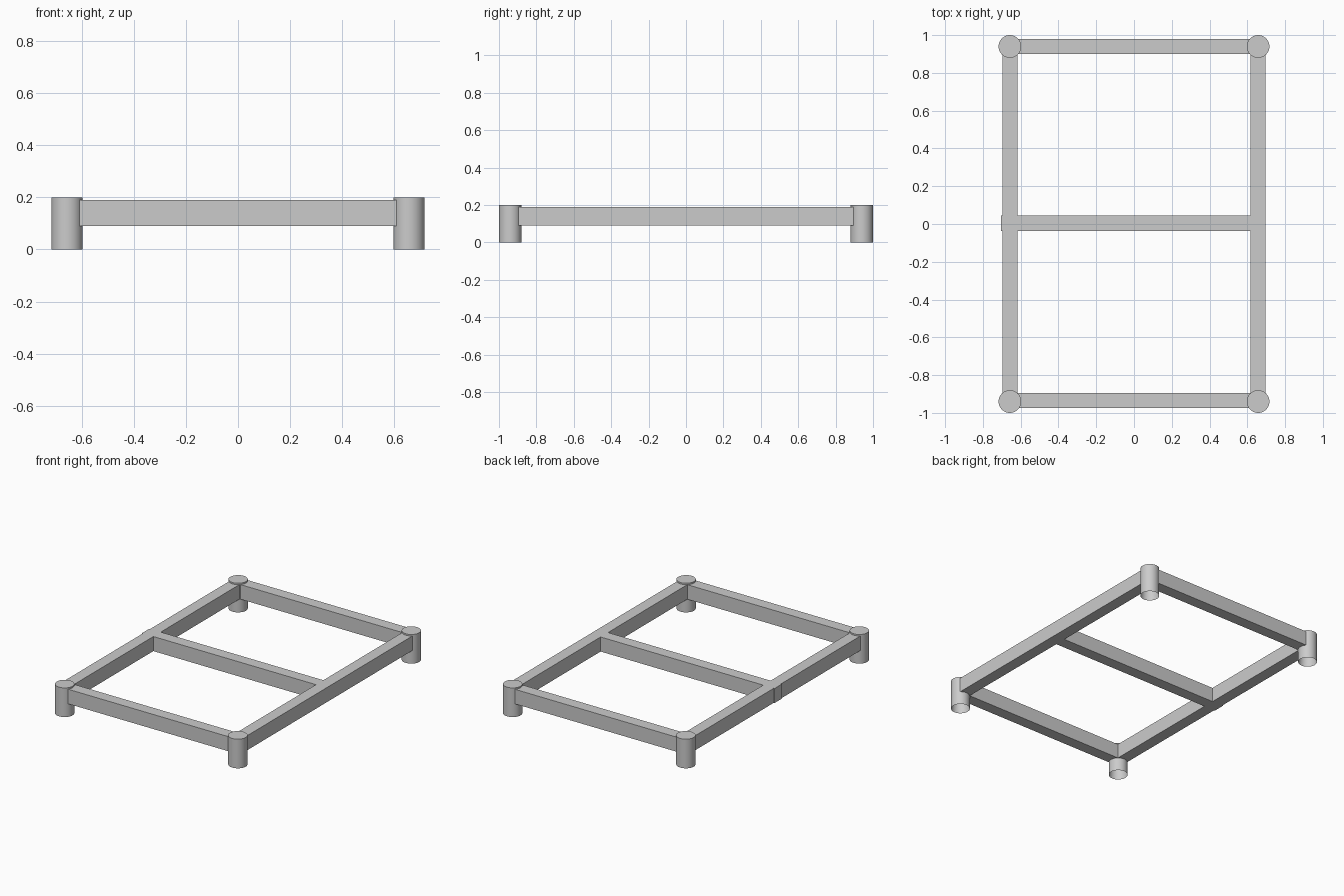
import bpy
import bmesh

cube = bpy.data.objects.get("Cube")
if cube:
    bpy.data.objects.remove(cube, do_unlink=True)

POST_X, POST_Y = 0.657, 0.94
RADIUS, BORE, HEIGHT = 0.06, 0.045, 0.2
RAIL_LOW, RAIL_HIGH, HALF = 0.09, 0.19, 0.04

grey = bpy.data.materials.new("plain grey")
grey.use_nodes = True
colour = (0.6, 0.6, 0.6, 1)
grey.diffuse_color = colour
grey.node_tree.nodes["Principled BSDF"].inputs["Base Color"].default_value = colour


def finish(name, bm, location=(0, 0, 0)):
    bmesh.ops.recalc_face_normals(bm, faces=bm.faces)
    mesh = bpy.data.meshes.new(name)
    bm.to_mesh(mesh)
    bm.free()
    mesh.materials.append(grey)
    obj = bpy.data.objects.new(name, mesh)
    obj.location = location
    bpy.context.collection.objects.link(obj)
    return obj


def rail(name, x0, x1, y0, y1):
    bm = bmesh.new()
    bmesh.ops.create_cube(bm, size=1)
    for v in bm.verts:
        v.co.x = x1 if v.co.x > 0 else x0
        v.co.y = y1 if v.co.y > 0 else y0
        v.co.z = RAIL_HIGH if v.co.z > 0 else RAIL_LOW
    return finish(name, bm)


def post(name, x, y):
    # Capped tube, open at the foot
    bm = bmesh.new()
    bmesh.ops.create_cone(bm, cap_ends=True, segments=48, radius1=RADIUS,
                          radius2=RADIUS, depth=HEIGHT)
    bmesh.ops.translate(bm, verts=bm.verts, vec=(0, 0, HEIGHT / 2))
    foot = min(bm.faces, key=lambda f: f.calc_center_median().z)
    bmesh.ops.inset_region(bm, faces=[foot], thickness=RADIUS - BORE)
    for v in foot.verts:
        v.co.z = HEIGHT - 0.01
    obj = finish(name, bm, (x, y, 0))
    bpy.ops.object.select_all(action='DESELECT')
    obj.select_set(True)
    bpy.context.view_layer.objects.active = obj
    bpy.ops.object.shade_smooth_by_angle(angle=0.6)


# Corner posts
for end, sy in (("front", -1), ("back", 1)):
    for side, sx in (("right", -1), ("left", 1)):
        post(f"{end}_{side}_post", sx * POST_X, sy * POST_Y)

# End rails
for end, y in (("front", -0.935), ("back", POST_Y)):
    rail(f"{end}_rail", -POST_X, POST_X, y - HALF, y + HALF)

# Side rails
for side, x in (("right", -POST_X), ("left", POST_X)):
    rail(f"{side}_rail", x - HALF, x + HALF, -POST_Y, POST_Y)

# Middle crossbar, standing slightly proud of the right rail
rail("middle_crossbar", -0.703, POST_X, -0.036, 0.044)
